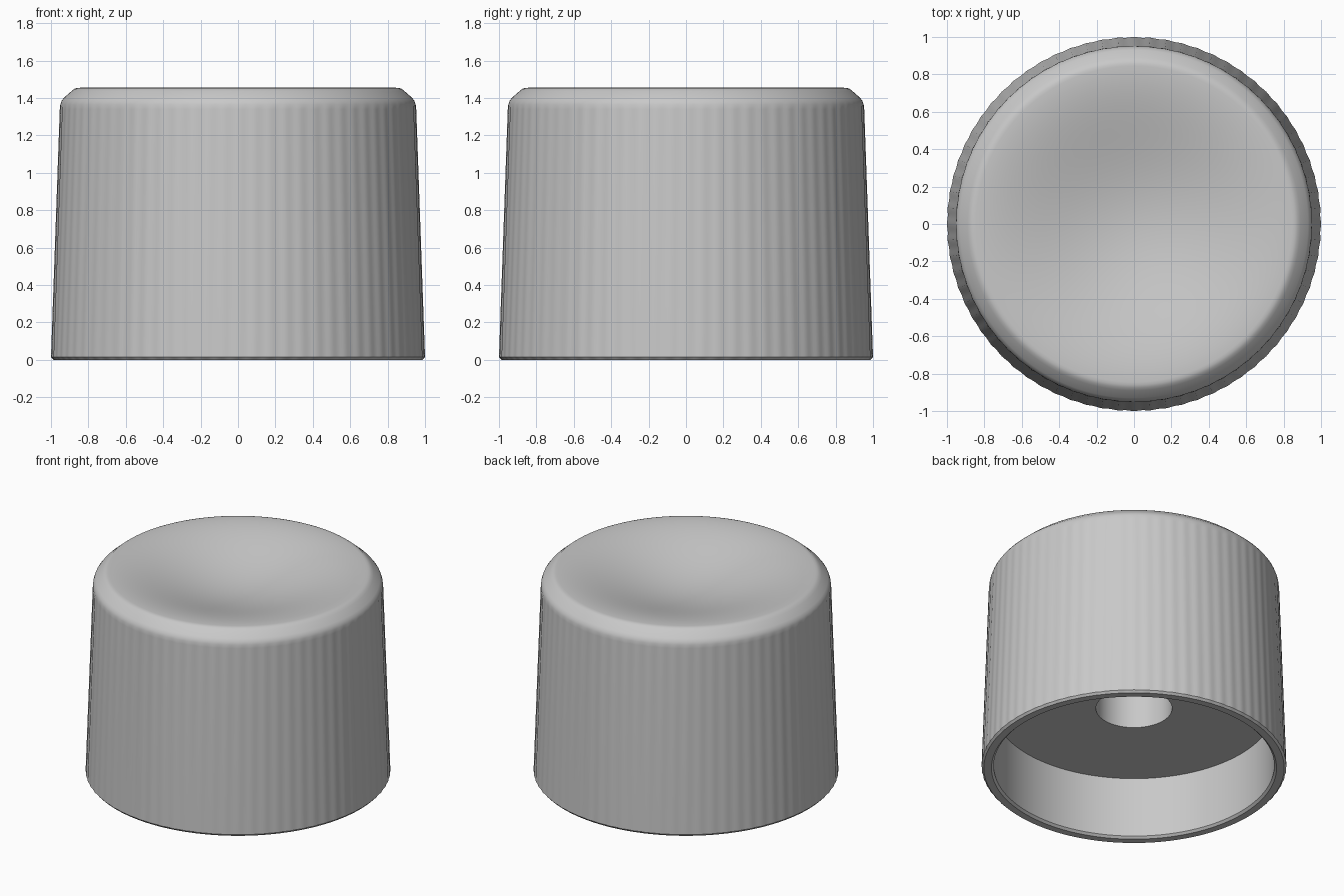
import bpy
import bmesh
from math import cos, sin, pi, radians

cube = bpy.data.objects.get("Cube")
if cube:
    bpy.data.objects.remove(cube)

RIBS = 72
SEGMENTS = RIBS * 6
RIB_DEPTH = 0.0035

# One plain grey plastic
grey = bpy.data.materials.new("grey plastic")
grey.use_nodes = True
colour = (0.58, 0.58, 0.58, 1)
grey.diffuse_color = colour
grey.node_tree.nodes["Principled BSDF"].inputs["Base Color"].default_value = colour


def lathe(name, profile):
    """Spin (radius, height, rib depth) points; a zero radius closes the end."""
    bm = bmesh.new()
    rings = []
    for radius, z, depth in profile:
        if radius == 0:
            rings.append([bm.verts.new((0, 0, z))] * SEGMENTS)
            continue
        ring = []
        for i in range(SEGMENTS):
            a = 2 * pi * i / SEGMENTS
            r = radius - depth * (1 - cos(RIBS * a)) / 2
            ring.append(bm.verts.new((r * cos(a), r * sin(a), z)))
        rings.append(ring)
    for low, high in zip(rings, rings[1:]):
        for i in range(SEGMENTS):
            j = (i + 1) % SEGMENTS
            corners = dict.fromkeys((low[i], low[j], high[j], high[i]))
            bm.faces.new(list(corners))
    bmesh.ops.recalc_face_normals(bm, faces=bm.faces)
    mesh = bpy.data.meshes.new(name)
    bm.to_mesh(mesh)
    bm.free()
    mesh.materials.append(grey)
    obj = bpy.data.objects.new(name, mesh)
    bpy.context.collection.objects.link(obj)
    bpy.ops.object.select_all(action="DESELECT")
    obj.select_set(True)
    bpy.context.view_layer.objects.active = obj
    bpy.ops.object.shade_smooth_by_angle(angle=radians(35))


# Shaft bore and hollow underside, from the inside out to the bottom lip
profile = [(0, 1.0, 0), (0.25, 1.0, 0), (0.25, 0.45, 0), (0.92, 0.45, 0),
           (0.92, 0.015, 0), (0.935, 0, 0), (0.985, 0, 0)]

# Tapered grip with shallow vertical ribs
profile += [(1.0, 0.015, RIB_DEPTH), (0.953, 1.34, RIB_DEPTH)]

# Softened shoulder up to the rim
profile += [(0.95, 1.365, 0), (0.943, 1.385, 0), (0.93, 1.402, 0),
            (0.89, 1.437, 0), (0.875, 1.449, 0), (0.86, 1.454, 0)]

# Concave finger dish that flattens out towards the rim
DISH_RADIUS, DISH_DEPTH, STEPS = 0.845, 0.15, 16
for k in range(STEPS, -1, -1):
    t = k / STEPS
    profile.append((DISH_RADIUS * t, 1.455 - DISH_DEPTH * (1 - t * t) ** 2, 0))

lathe("knob", profile)
